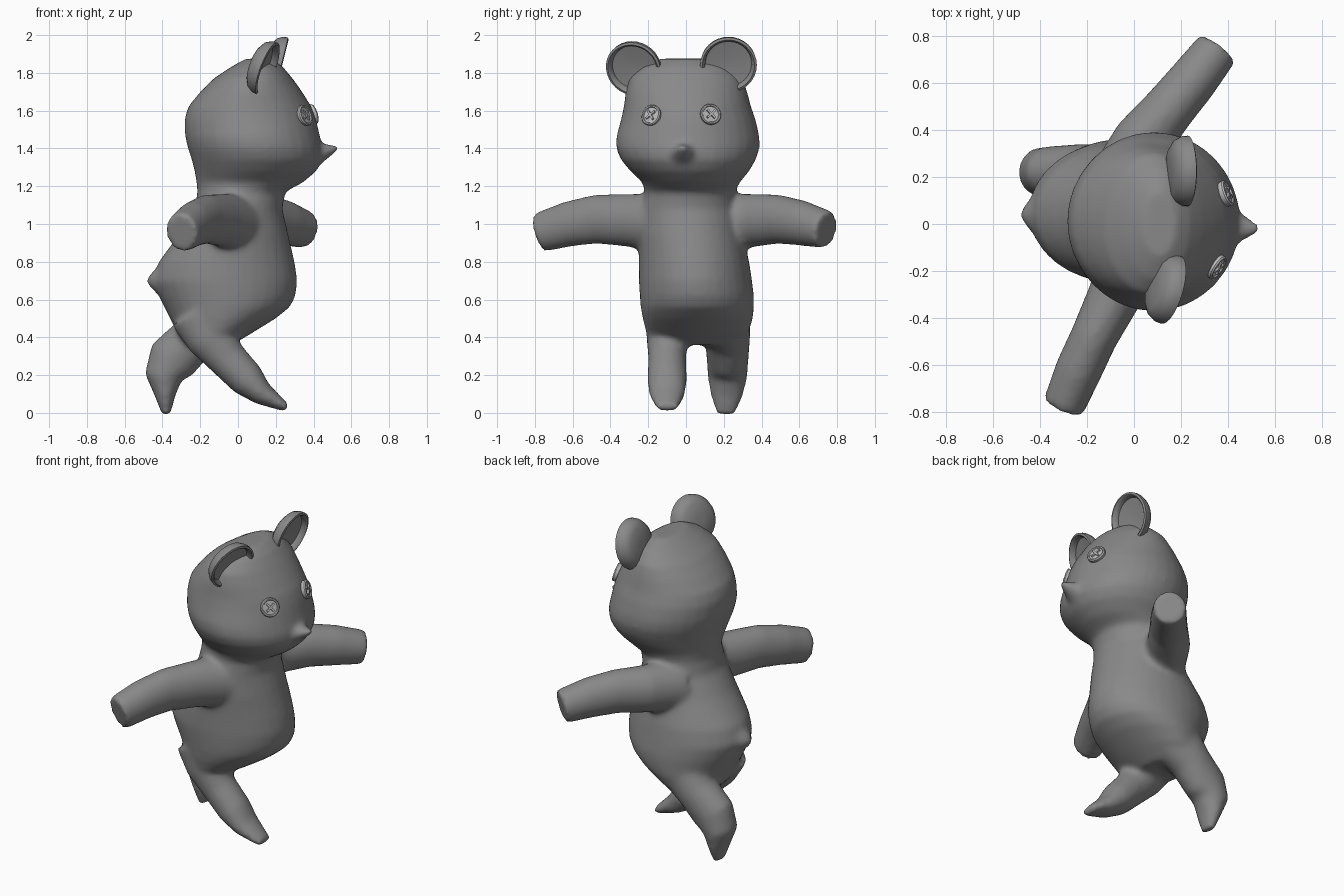
import bpy, bmesh, math
from mathutils import Vector, Matrix, Euler

N = 32


def material(name, v):
    m = bpy.data.materials.new(name)
    m.diffuse_color = (v, v, v, 1)
    return m


FUR, BUTTON = material("dark_grey", 0.25), material("light_grey", 0.5)


def finish(bm, name, mat, angle=40):
    bmesh.ops.recalc_face_normals(bm, faces=bm.faces)
    me = bpy.data.meshes.new(name)
    bm.to_mesh(me)
    bm.free()
    ob = bpy.data.objects.new(name, me)
    bpy.context.collection.objects.link(ob)
    me.materials.append(mat)
    bpy.ops.object.select_all(action='DESELECT')
    ob.select_set(True)
    bpy.context.view_layer.objects.active = ob
    bpy.ops.object.shade_smooth_by_angle(angle=math.radians(angle))
    return ob


def skin(bm, rings):
    """Closed loft through a list of point rings."""
    loops = [[bm.verts.new(p) for p in r] for r in rings]
    faces = []
    for a, b in zip(loops, loops[1:]):
        for i in range(N):
            j = (i + 1) % N
            faces.append(bm.faces.new((a[i], a[j], b[j], b[i])))
    faces.append(bm.faces.new(loops[0][::-1]))
    faces.append(bm.faces.new(loops[-1]))
    bmesh.ops.recalc_face_normals(bm, faces=faces)


def ellipse(c, u, v):
    return [Vector(c) + u * math.cos(t) + v * math.sin(t)
            for t in (2 * math.pi * i / N for i in range(N))]


def tube(bm, path, ref):
    """path: x, y, z, radius along ref, radius across it."""
    rings = []
    for i, p in enumerate(path):
        a, b = path[max(i - 1, 0)], path[min(i + 1, len(path) - 1)]
        d = (Vector(b[:3]) - Vector(a[:3])).normalized()
        r = Vector(ref)
        u = (r - d * r.dot(d)).normalized()
        rings.append(ellipse(p[:3], u * p[3], d.cross(u) * p[4]))
    skin(bm, rings)


def lathe(bm, profile, mtx):
    """Revolve (radius, height) points about local x."""
    skin(bm, [[mtx @ p for p in ellipse((h, 0, 0), Vector((0, r, 0)), Vector((0, 0, r)))]
              for r, h in profile])


def place(loc, roll, pitch, yaw):
    return Matrix.Translation(loc) @ Euler(
        [math.radians(a) for a in (roll, pitch, yaw)]).to_matrix().to_4x4()


# Head and torso cross-sections: z, x min, x max, y min, y max
SECTIONS = [
    (0.36, -0.27, -0.03, -0.10, 0.25), (0.42, -0.32, 0.07, -0.21, 0.33),
    (0.50, -0.36, 0.20, -0.23, 0.355), (0.56, -0.39, 0.275, -0.24, 0.36),
    (0.62, -0.42, 0.305, -0.245, 0.36), (0.70, -0.45, 0.315, -0.25, 0.35),
    (0.80, -0.42, 0.30, -0.25, 0.335), (0.95, -0.31, 0.265, -0.25, 0.30),
    (1.08, -0.23, 0.235, -0.24, 0.27), (1.17, -0.215, 0.25, -0.22, 0.26),
    (1.22, -0.22, 0.345, -0.23, 0.285), (1.28, -0.23, 0.415, -0.295, 0.335),
    (1.34, -0.245, 0.45, -0.345, 0.37), (1.40, -0.265, 0.45, -0.37, 0.39),
    (1.46, -0.28, 0.435, -0.37, 0.39), (1.55, -0.285, 0.415, -0.345, 0.37),
    (1.62, -0.265, 0.39, -0.33, 0.345), (1.70, -0.20, 0.34, -0.32, 0.325),
    (1.77, -0.13, 0.29, -0.30, 0.30), (1.83, -0.04, 0.24, -0.235, 0.235),
    (1.875, 0.04, 0.18, -0.14, 0.14)]
bm = bmesh.new()
skin(bm, [ellipse(((a + b) / 2, (c + d) / 2, z), Vector(((b - a) / 2, 0, 0)),
                  Vector((0, (d - c) / 2, 0))) for z, a, b, c, d in SECTIONS])
# Arms
tube(bm, [(-0.05, 0.17, 1.00, 0.16, 0.15), (0.04, 0.36, 1.02, 0.14, 0.125),
          (0.15, 0.49, 1.025, 0.13, 0.11), (0.25, 0.61, 1.005, 0.12, 0.105),
          (0.355, 0.745, 0.97, 0.10, 0.095)], (0, 0, 1))
tube(bm, [(0.0, -0.12, 1.00, 0.16, 0.15), (-0.08, -0.30, 1.02, 0.14, 0.115),
          (-0.17, -0.48, 1.025, 0.13, 0.10), (-0.235, -0.62, 1.00, 0.12, 0.10),
          (-0.30, -0.775, 0.955, 0.105, 0.09)], (0, 0, 1))
# Legs with wedge feet, one forward and one back
tube(bm, [(-0.19, -0.07, 0.52, 0.14, 0.17), (-0.14, -0.10, 0.39, 0.11, 0.13),
          (-0.06, -0.10, 0.29, 0.10, 0.105), (0.05, -0.10, 0.175, 0.105, 0.095),
          (0.13, -0.10, 0.10, 0.095, 0.062), (0.26, -0.10, 0.025, 0.06, 0.022)], (0, 1, 0))
tube(bm, [(-0.12, 0.20, 0.52, 0.14, 0.17), (-0.24, 0.22, 0.39, 0.12, 0.125),
          (-0.35, 0.22, 0.28, 0.11, 0.135), (-0.395, 0.22, 0.19, 0.105, 0.10),
          (-0.385, 0.215, 0.09, 0.085, 0.055), (-0.38, 0.21, -0.01, 0.05, 0.022)], (0, 1, 0))
# Pointed snout and tail bump
tube(bm, [(0.34, -0.01, 1.35, 0.10, 0.16), (0.43, -0.015, 1.375, 0.055, 0.075),
          (0.53, -0.02, 1.405, 0.014, 0.018)], (0, 0, 1))
tube(bm, [(-0.36, 0.04, 0.70, 0.12, 0.14), (-0.44, 0.04, 0.70, 0.06, 0.07),
          (-0.48, 0.04, 0.70, 0.02, 0.02)], (0, 0, 1))
body = finish(bm, "body", FUR, 180)
remesh = body.modifiers.new("fuse", 'REMESH')
remesh.mode = 'VOXEL'
remesh.voxel_size = 0.015
remesh.use_smooth_shade = True
smooth = body.modifiers.new("soften", 'SMOOTH')
smooth.factor = 0.5
smooth.iterations = 12

# Dished ears
EAR = [(0.03, -0.045), (0.10, -0.04), (0.132, -0.02), (0.148, 0.01), (0.150, 0.035),
       (0.138, 0.040), (0.128, 0.032), (0.122, 0.005), (0.03, -0.005)]
for name, loc, pitch, yaw in (("ear_a", (0.195, 0.225, 1.85), 14, 0),
                              ("ear_b", (0.125, -0.27, 1.832), 20, -16)):
    bm = bmesh.new()
    lathe(bm, EAR, place(loc, 0, pitch, yaw))
    finish(bm, name, FUR)

# Button eyes with rim and cross stitches
RIM = [(0.045, -0.03), (0.055, -0.01), (0.057, 0.006), (0.052, 0.013),
       (0.045, 0.012), (0.042, 0.006), (0.01, 0.006)]
for name, loc, yaw in (("button_eye_a", (0.392, 0.13, 1.58), 21),
                       ("button_eye_b", (0.352, -0.183, 1.575), -33)):
    mtx = place(loc, 0, -17, yaw)
    bm = bmesh.new()
    lathe(bm, RIM, mtx)
    for turn in (40, -50):
        bar = mtx @ Matrix.Rotation(math.radians(turn), 4, 'X') @ Matrix.Translation((0.009, 0, 0))
        bmesh.ops.create_cube(bm, size=1, matrix=bar @ Matrix.Diagonal((0.014, 0.062, 0.011, 1)))
    finish(bm, name, BUTTON)
